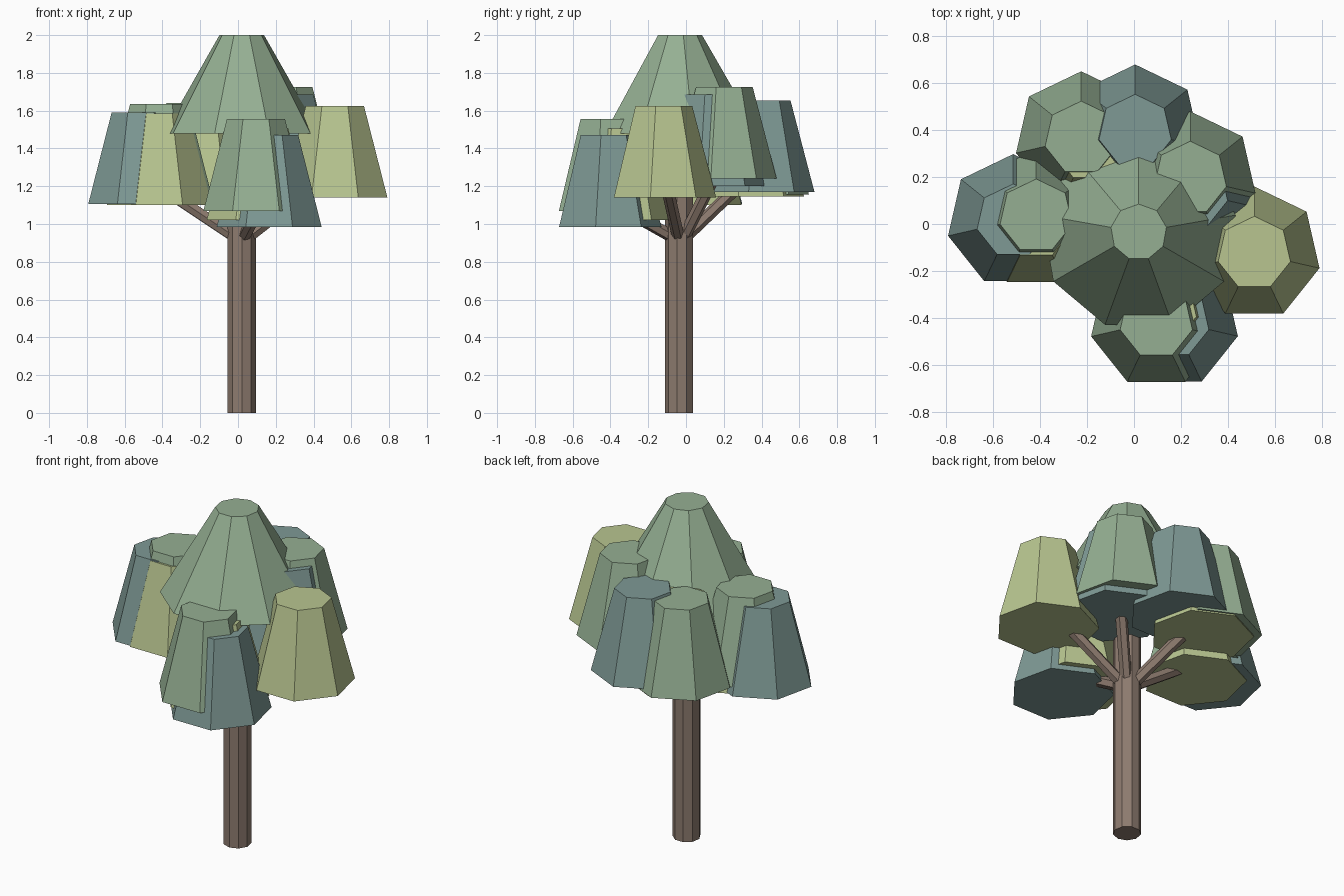
import bpy, bmesh, math
from mathutils import Vector

if "Cube" in bpy.data.objects:
    bpy.data.objects.remove(bpy.data.objects["Cube"])


def material(name, rgb):
    m = bpy.data.materials.new(name)
    m.diffuse_color = (*rgb, 1)
    m.use_nodes = True
    m.node_tree.nodes["Principled BSDF"].inputs["Base Color"].default_value = m.diffuse_color
    return m


BARK = material("bark", (0.27, 0.20, 0.16))
GREEN = material("leaf_green", (0.30, 0.43, 0.29))
TEAL = material("leaf_teal", (0.21, 0.32, 0.30))
YELLOW = material("leaf_yellow", (0.48, 0.56, 0.28))


def frustum(name, start, end, r1, r2, sides, mat, phase=90):
    """Flat-sided tapered prism from start to end, one corner at the phase angle."""
    start, end = Vector(start), Vector(end)
    axis = end - start
    turn = Vector((0, 0, 1)).rotation_difference(axis)
    bm = bmesh.new()
    rings = []
    for centre, r in ((start, r1), (end, r2)):
        ring = []
        for i in range(sides):
            a = math.radians(phase) + math.tau * i / sides
            ring.append(bm.verts.new(centre + turn @ Vector((r * math.cos(a), r * math.sin(a), 0))))
        rings.append(ring)
    low, high = rings
    bm.faces.new(low[::-1])
    bm.faces.new(high)
    for i in range(sides):
        j = (i + 1) % sides
        bm.faces.new((low[i], low[j], high[j], high[i]))
    mesh = bpy.data.meshes.new(name)
    bm.to_mesh(mesh)
    bm.free()
    mesh.materials.append(mat)
    ob = bpy.data.objects.new(name, mesh)
    bpy.context.collection.objects.link(ob)
    return ob


# trunk and crown share one axis
TX, TY = 0.02, -0.035
frustum("trunk", (TX, TY, 0), (TX, TY, 1.5), 0.076, 0.076, 9, BARK, -90)
frustum("crown", (TX, TY, 1.48), (TX, TY, 2.0), 0.42, 0.12, 9, GREEN)

# branches reaching into each group of leaf clumps
for i, tip in enumerate([(0.45, -0.11, 1.24), (0.12, -0.37, 1.10), (-0.42, 0.02, 1.20),
                         (0.23, 0.16, 1.27), (-0.18, 0.33, 1.25)]):
    d = Vector((tip[0] - TX, tip[1] - TY, 0)).normalized() * 0.035
    frustum(f"branch_{i + 1}", (TX + d.x, TY + d.y, 0.93), tip, 0.033, 0.033, 6, BARK)

# leaf clumps: x, y, bottom z, colour
clumps = [
    (0.513, -0.125, 1.14, YELLOW),
    (0.095, -0.416, 1.07, GREEN),
    (0.165, -0.415, 0.985, TEAL),
    (0.112, -0.36, 1.02, YELLOW),
    (-0.515, 0.013, 1.105, TEAL),
    (-0.417, 0.034, 1.15, GREEN),
    (-0.417, 0.010, 1.10, YELLOW),
    (0.24, 0.195, 1.24, GREEN),
    (0.245, 0.135, 1.20, TEAL),
    (0.005, 0.395, 1.17, TEAL),
    (-0.225, 0.366, 1.155, GREEN),
    (-0.19, 0.34, 1.145, YELLOW),
]
for i, (x, y, z, mat) in enumerate(clumps):
    frustum(f"leaf_clump_{i + 1}", (x, y, z), (x, y, z + 0.485), 0.285, 0.158, 7, mat)
